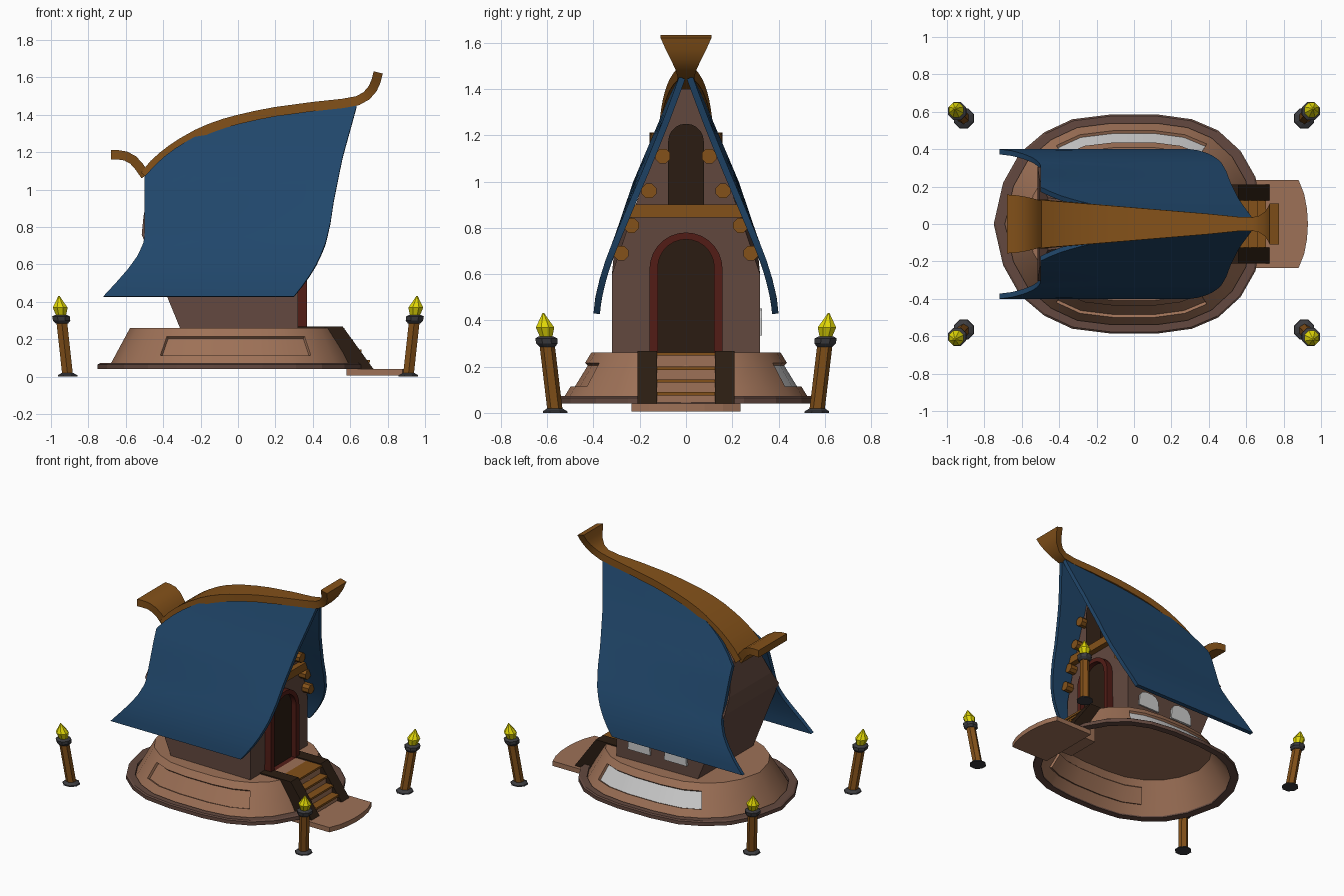
import bpy, bmesh, math
from mathutils import Vector

if "Cube" in bpy.data.objects:
    bpy.data.objects.remove(bpy.data.objects["Cube"])


def mat(name, r, g, b):
    m = bpy.data.materials.new(name)
    m.diffuse_color = (r, g, b, 1)
    m.use_nodes = True
    m.node_tree.nodes["Principled BSDF"].inputs["Base Color"].default_value = m.diffuse_color
    return m


BLUE = mat("roof_blue", .015, .064, .15)
WOOD = mat("wood", .23, .083, .01)
STONE = mat("clay", .34, .165, .095)
WALL = mat("wall_brown", .125, .066, .05)
DARK = mat("dark_wood", .024, .012, .006)
RED = mat("door_red", .085, .012, .008)
IRON = mat("iron", .045, .045, .05)
GLOW = mat("lamp_yellow", .75, .68, .002)
GREY = mat("pale_grey", .6, .6, .6)


def soften(ob):
    bpy.ops.object.select_all(action='DESELECT')
    ob.select_set(True)
    bpy.context.view_layer.objects.active = ob
    bpy.ops.object.shade_smooth_by_angle(angle=math.radians(32))


def make(name, verts, faces, material, smooth=False, fix=True):
    me = bpy.data.meshes.new(name)
    me.from_pydata([tuple(v) for v in verts], [], faces)
    if fix:
        bm = bmesh.new()
        bm.from_mesh(me)
        bmesh.ops.recalc_face_normals(bm, faces=bm.faces)
        bm.to_mesh(me)
        bm.free()
    ob = bpy.data.objects.new(name, me)
    bpy.context.collection.objects.link(ob)
    if material:
        me.materials.append(material)
    if smooth:
        soften(ob)
    return ob


def loft(name, rings, material, smooth=False, closed=False):
    n, m = len(rings[0]), len(rings)
    verts = [v for r in rings for v in r]
    faces = []
    for k in range(m if closed else m - 1):
        a, b = k * n, (k + 1) % m * n
        faces += [(a + i, a + (i + 1) % n, b + (i + 1) % n, b + i) for i in range(n)]
    if not closed:
        faces += [tuple(range(n)), tuple(range((m - 1) * n, m * n))]
    return make(name, verts, faces, material, smooth)


def prism(name, pts, axis, lo, hi, material, smooth=False):
    """Extrude a 2D outline along x, y or z."""
    put = {'x': lambda p, d: (d, p[0], p[1]), 'y': lambda p, d: (p[0], d, p[1]),
           'z': lambda p, d: (p[0], p[1], d)}[axis]
    return loft(name, [[put(p, d) for p in pts] for d in (lo, hi)], material, smooth)


def box(name, x, y, z, material):
    return prism(name, [(x[0], y[0]), (x[1], y[0]), (x[1], y[1]), (x[0], y[1])], 'z', *z, material)


def arch(c, half, bottom, top, n=10):
    mid = top - half
    arc = [(c + half * math.cos(math.pi * i / n), mid + half * math.sin(math.pi * i / n)) for i in range(n + 1)]
    return [(c + half, bottom)] + arc + [(c - half, bottom)]


def interp(table, t):
    for (a, va), (b, vb) in zip(table, table[1:]):
        if t <= b:
            return va + (vb - va) * max(0, (t - a) / (b - a))
    return table[-1][1]


# Oval plinth: rim band and sloped hollow shell with recessed side panels
half = [(-.75, 0), (-.70, .22), (-.61, .38), (-.48, .49), (-.33, .56), (-.13, .585), (.13, .585),
        (.31, .56), (.45, .50), (.57, .39), (.65, .25), (.69, 0)]
oval = [(x, -y) for x, y in half] + [(x, y) for x, y in half[-2:0:-1]]


def ring(sx, sy, z):
    return [(x * sx, y * sy, z) for x, y in oval]


loft("plinth_rim", [ring(1, 1, .04), ring(1, 1, .065), ring(.985, .985, .072), ring(.92, .92, .072),
                    ring(.92, .92, .04)], WALL, closed=True)
n = len(oval)
rows = [.045, .11, .22, .26]
verts = []
for z in rows:
    t = (z - .045) / .215
    verts += ring(.925 - .155 * t, .925 - .225 * t, z)
faces = [(k * n + i, k * n + (i + 1) % n, (k + 1) * n + (i + 1) % n, (k + 1) * n + i)
         for k in range(3) for i in range(n)] + [tuple(range(3 * n, 4 * n))]
base = make("plinth", verts, faces, STONE, fix=False)
base.data.materials.append(GREY)
bm = bmesh.new()
bm.from_mesh(base.data)
for side in (-1, 1):
    panel = [f for f in bm.faces if len(f.verts) == 4 and .12 < f.calc_center_median().z < .2
             and f.calc_center_median().y * side > 0 and -.39 < f.calc_center_median().x < .36]
    bmesh.ops.inset_region(bm, faces=panel, thickness=.005, depth=0, use_even_offset=True)
    bmesh.ops.inset_region(bm, faces=panel, thickness=.003, depth=-.016, use_even_offset=True)
    for f in panel:
        f.material_index = int(side > 0)
bm.to_mesh(base.data)
bm.free()
soften(base)

# House body: leaning front gable, bulging back gable, open underneath
front = [(.32, .32, .26), (.322, .32, .60), (.335, .225, .88), (.36, .03, 1.40)]
back = [(-.31, .31, .26), (-.515, .305, .76), (-.505, .235, .86), (-.46, .14, 1.06)]


def both(pts):
    return pts + [(x, -y, z) for x, y, z in reversed(pts)]


faces = [(i, i + 1, i + 9, i + 8) for i in range(7)]
faces += [(k + i, k + i + 1, k + 6 - i, k + 7 - i) for k in (0, 8) for i in range(3)]
make("house_body", both(back) + both(front), faces, WALL)

# Doorway, upper window, cross beam
outer, inner = arch(0, .158, .261, .78, 14), arch(0, .122, .261, .75, 14)
loft("door_frame", [[(x, y, z) for y, z in p] for x, p in
                    ((.31, outer), (.37, outer), (.37, inner), (.31, inner))], RED, True, closed=True)
prism("door", inner, 'x', .31, .335, DARK)
prism("upper_window", arch(0, .077, .90, 1.25), 'x', .32, .36, DARK)
box("cross_beam", (.31, .375), (-.245, .245), (.845, .90), WOOD)

# Log ends along the gable
for y, z in ((.10, 1.11), (.16, .96), (.235, .81), (.28, .69)):
    for s in (-1, 1):
        x = .325 + .05 * (z - .6)
        prism("log_end", [(s * y + .034 * math.cos(math.pi * (i + .5) / 4), z + .034 * math.sin(math.pi * (i + .5) / 4))
                          for i in range(8)], 'x', x - .03, x + .05, WOOD)

# Side windows on the far wall
for x in (-.145, .14):
    prism("side_window", [(x + a, z) for a, z in ((-.088, .335), (.088, .335), (.082, .41), (.06, .44), (.025, .452),
                                                  (-.025, .452), (-.06, .44), (-.082, .41))], 'y', .30, .328, None)

# Curved roof: one half as a grid, thickened and mirrored
ridge = [(-.5, 1.07), (-.45, 1.122), (-.4, 1.167), (-.35, 1.205), (-.3, 1.238), (-.22, 1.283), (-.15, 1.314),
         (-.07, 1.342), (0, 1.361), (.1, 1.384), (.2, 1.403), (.4, 1.43), (.635, 1.453)]
left = [(.43, -.72), (.5, -.655), (.58, -.585), (.65, -.535), (.73, -.5), (1.5, -.5)]
right = [(.43, .30), (.52, .37), (.62, .43), (.72, .47), (.83, .495), (.95, .513), (1.18, .56), (1.45, .635)]
width = [(.43, .40), (.5, .392), (.58, .373), (.66, .348), (.74, .317), (.9, .25), (1.08, .174), (1.25, .105), (1.45, .03)]
NS, NT = 20, 18
verts, faces = [], []
for i in range(NS + 1):
    s = i / NS
    top = interp(ridge, -.5 + 1.135 * s)
    for j in range(NT + 1):
        z = .43 + (top - .43) * j / NT
        xl, xr = interp(left, z), interp(right, z)
        bulge = .02 * (1 - s) * min(1, max(0, (z - .75) / .25))
        verts.append((xl + (xr - xl) * s, interp(width, z) + bulge, z))
for i in range(NS):
    for j in range(NT):
        a = i * (NT + 1) + j
        faces.append((a, a + 1, a + NT + 2, a + NT + 1))
roof = make("roof", verts, faces, BLUE, fix=False)
thick = roof.modifiers.new("thickness", 'SOLIDIFY')
thick.thickness, thick.offset = .028, -1
mirror = roof.modifiers.new("mirror", 'MIRROR')
mirror.use_axis = (False, True, False)
mirror.use_mirror_merge = False
bpy.context.view_layer.update()
roof_mesh = bpy.data.meshes.new_from_object(roof.evaluated_get(bpy.context.evaluated_depsgraph_get()))
roof.modifiers.clear()
roof.data = roof_mesh
soften(roof)


# Ridge beam and its two flared ends, swept as flat straps
def strap(name, pts):
    rings = []
    for i, (x, z, w) in enumerate(pts):
        a, b = pts[max(i - 1, 0)], pts[min(i + 1, len(pts) - 1)]
        d = Vector((b[0] - a[0], b[1] - a[1])).normalized() * .025
        rings.append([(x - d.y, w, z + d.x), (x - d.y, -w, z + d.x), (x + d.y, -w, z - d.x), (x + d.y, w, z - d.x)])
    loft(name, rings, WOOD, True)


strap("ridge_beam", [(-.5, 1.075, .132)] + [(x, z + .014, .13 - .084 * (x + .5)) for x, z in ridge[1:-1]] +
      [(.56, 1.461, .038), (.64, 1.476, .036), (.687, 1.502, .045), (.72, 1.54, .065), (.738, 1.58, .088),
       (.75, 1.627, .11)])
strap("back_ridge_end", [(-.68, 1.186, .157), (-.64, 1.186, .155), (-.60, 1.18, .148), (-.56, 1.158, .138),
                         (-.53, 1.125, .128), (-.495, 1.075, .118)])

# Front steps, side rails and landing slab
for i, z in enumerate((.261, .20, .145, .09)):
    x = .57 + .045 * i
    box("step_riser", (.45, x - .012), (-.125, .125), (.045, z - .012), STONE)
    box("step_tread", (.45, x), (-.125, .125), (z - .014, z), WOOD)
for s in (-1, 1):
    prism("stair_rail", [(.31, .268), (.56, .268), (.725, .04), (.61, .04), (.45, .245), (.31, .245)],
          'y', s * .125, s * .21, DARK)
edge = [(.88, .235), (.91, .16), (.925, .08), (.93, 0), (.925, -.08), (.91, -.16), (.88, -.235)]
prism("landing_slab", [(.58, -.235), (.58, .235)] + edge, 'z', .006, .04, STONE)


# Four leaning lamp posts
def turned(name, sections, sx, sy, sides, material):
    rings = []
    for z, r in sections:
        cx, cy = sx * (.91 + .11 * z), sy * (.565 + .12 * z)
        rings.append([(cx + r * math.cos(2 * math.pi * (i + .5) / sides),
                       cy + r * math.sin(2 * math.pi * (i + .5) / sides), z) for i in range(sides)])
    loft(name, rings, material)


for sx in (-1, 1):
    for sy in (-1, 1):
        turned("lamp_foot", [(0, .058), (.008, .056), (.02, .034)], sx, sy, 8, IRON)
        turned("lamp_post", [(.01, .033), (.30, .033)], sx, sy, 6, WOOD)
        turned("lamp_collar", [(.285, .036), (.30, .05), (.322, .052), (.33, .036)], sx, sy, 8, IRON)
        turned("lamp_flame", [(.325, .028), (.37, .043), (.41, .017), (.432, .004)], sx, sy, 8, GLOW)
